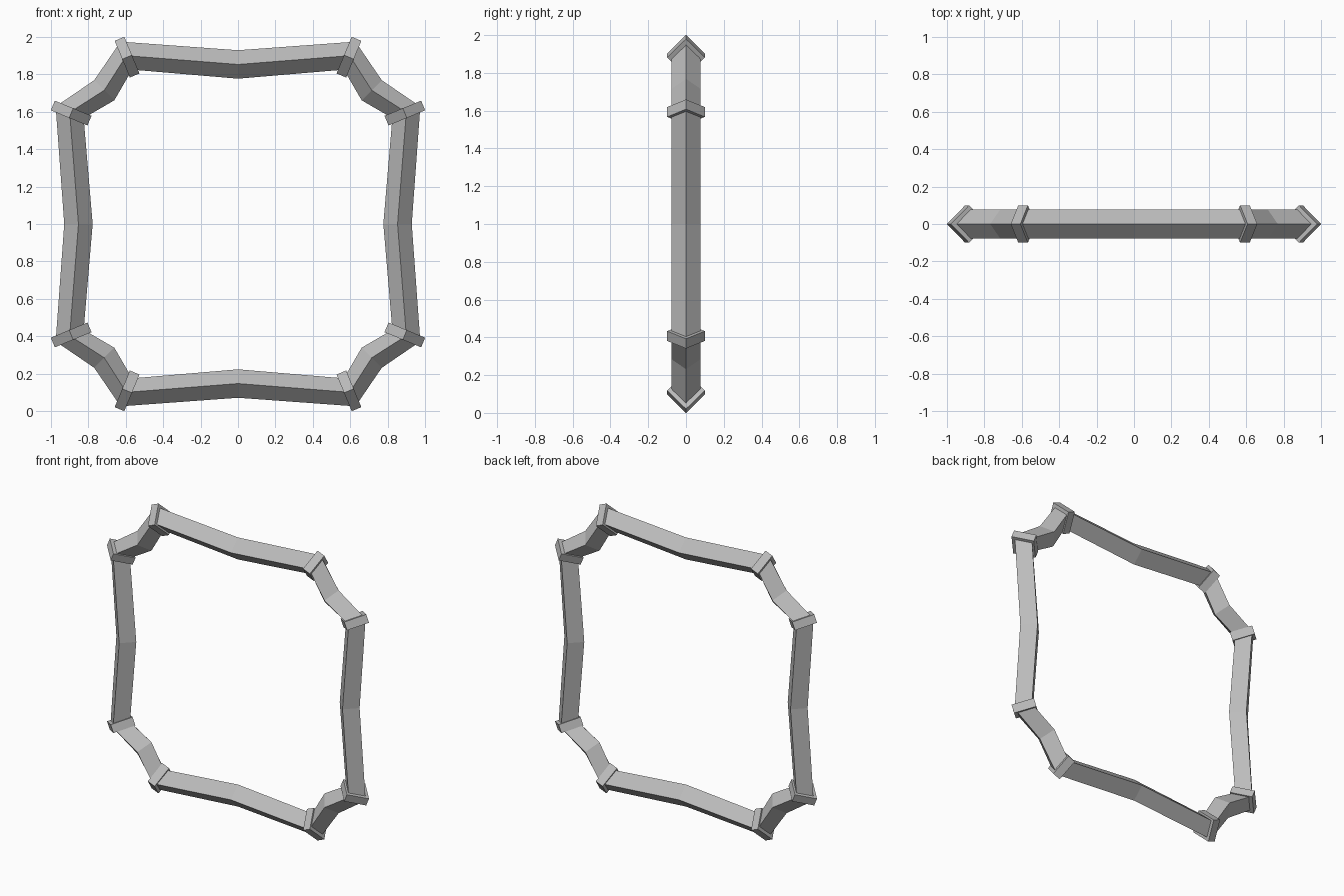
import bpy
import bmesh
from math import radians, cos, sin
from mathutils import Vector, Matrix

if "Cube" in bpy.data.objects:
    bpy.data.objects.remove(bpy.data.objects["Cube"], do_unlink=True)

CENTRE = Vector((0, 0, 1))

grey = bpy.data.materials.new("stone_grey")
grey.use_nodes = True
colour = (0.5, 0.5, 0.5, 1)
grey.diffuse_color = colour
grey.node_tree.nodes["Principled BSDF"].inputs["Base Color"].default_value = colour


def diamond(bm, x, z, angle, reach, depth):
    """Diamond section at (x, z), its long axis pointing outward at the angle."""
    out = Vector((cos(radians(angle)), 0, sin(radians(angle))))
    mid = CENTRE + Vector((x, 0, z))
    side = Vector((0, depth, 0))
    return [bm.verts.new(mid + v) for v in (out * reach, side, -out * reach, -side)]


def bridge(bm, a, b):
    for i in range(4):
        j = (i + 1) % 4
        bm.faces.new((a[i], a[j], b[j], b[i]))


def finish(bm, name):
    bmesh.ops.recalc_face_normals(bm, faces=bm.faces)
    mesh = bpy.data.meshes.new(name)
    bm.to_mesh(mesh)
    bm.free()
    mesh.materials.append(grey)
    obj = bpy.data.objects.new(name, mesh)
    bpy.context.collection.objects.link(obj)


# Frame rail: one quarter of the path, turned four times
quarter = [(0.853, 0, 0, 0.076), (0.9, 0.597, 22.5, 0.081),
           (0.715, 0.715, 45, 0.076), (0.597, 0.9, 67.5, 0.081)]
bm = bmesh.new()
rings = []
for turn in range(4):
    spin = Matrix.Rotation(radians(90 * turn), 2)
    for x, z, angle, reach in quarter:
        p = spin @ Vector((x, z))
        rings.append(diamond(bm, p.x, p.y, angle + 90 * turn, reach, 0.078))
for i, ring in enumerate(rings):
    bridge(bm, ring, rings[(i + 1) % len(rings)])
finish(bm, "frame_rail")

# Joint bands: short diamond prisms around each bend
HALF_WIDTH = 0.028
for sx, side in ((1, "left"), (-1, "right")):
    for sz, level in ((1, "upper"), (-1, "lower")):
        for x, z, angle, place in ((0.892, 0.593, 22.5, "side"),
                                   (0.593, 0.892, 67.5, "end")):
            bm = bmesh.new()
            along = Vector((-sin(radians(angle)), cos(radians(angle)))) * HALF_WIDTH
            turned = angle if sx == 1 else 180 - angle
            ends = []
            for s in (-1, 1):
                px, pz = x + along.x * s, z + along.y * s
                ends.append(diamond(bm, px * sx, pz * sz, turned * sz, 0.106, 0.1))
            bridge(bm, *ends)
            for end in ends:
                bm.faces.new(end)
            finish(bm, f"band_{level}_{side}_{place}")
